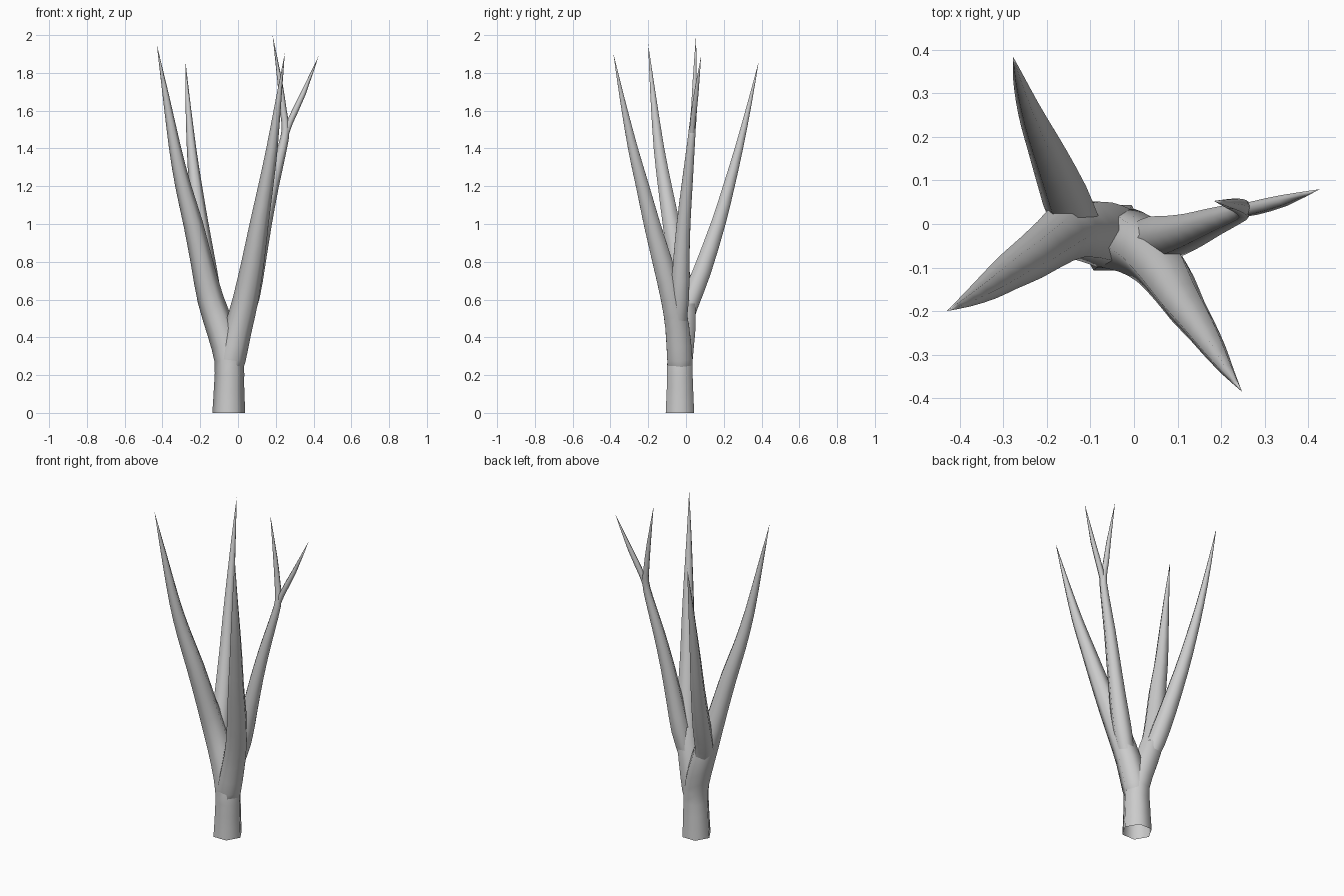
import bpy, bmesh, math
from mathutils import Vector

SIDES = 6


def refine(path):
    """Insert a curved midpoint between neighbouring path points."""
    p = [Vector(q) for q in path]
    out = [p[0]]
    for i in range(len(p) - 1):
        a, d = p[max(i - 1, 0)], p[min(i + 2, len(p) - 1)]
        out += [(p[i] + p[i + 1]) * .5625 - (a + d) * .0625, p[i + 1]]
    return out


def tube(name, path):
    """Tapered six-sided limb through (x, y, z, radius) points; zero radius ends in a tip."""
    bm = bmesh.new()
    path = refine(path)
    pts = [Vector(p[:3]) for p in path]
    rings = []
    for i, p in enumerate(path):
        if p[3] == 0:
            rings.append([bm.verts.new(pts[i])])
            continue
        d = pts[min(i + 1, len(pts) - 1)] - pts[max(i - 1, 0)]
        if i == 0 and p[2] == 0:
            d = Vector((0, 0, 1))
        d.normalize()
        u = Vector((1, 0, 0))
        u = (u - d * u.dot(d)).normalized()
        v = d.cross(u)
        ring = []
        for k in range(SIDES):
            a = 2 * math.pi * k / SIDES
            ring.append(bm.verts.new(pts[i] + (u * math.cos(a) + v * math.sin(a)) * p[3]))
        rings.append(ring)
    for r0, r1 in zip(rings, rings[1:]):
        for k in range(SIDES):
            n = (k + 1) % SIDES
            if len(r1) == 1:
                bm.faces.new((r0[k], r0[n], r1[0]))
            else:
                bm.faces.new((r0[k], r0[n], r1[n], r1[k]))
    for f in bm.faces:
        f.smooth = True
    me = bpy.data.meshes.new(name)
    bm.to_mesh(me)
    bm.free()
    ob = bpy.data.objects.new(name, me)
    bpy.context.collection.objects.link(ob)
    return ob


# Trunk running on into the front left branch
tube("trunk_and_left_branch", [
    (-.049, -.032, 0, .087), (-.047, -.032, .14, .08), (-.048, -.032, .28, .077),
    (-.087, -.018, .43, .077), (-.145, -.014, .6, .07), (-.192, -.045, .8, .059),
    (-.237, -.078, 1.0, .052), (-.29, -.112, 1.2, .042), (-.333, -.143, 1.4, .032),
    (-.382, -.174, 1.68, .017), (-.43, -.2, 1.95, 0)])

# Back left branch
tube("back_left_branch", [
    (-.115, -.01, .48, .05), (-.14, .018, .58, .058), (-.165, .085, .75, .055),
    (-.2, .17, 1.0, .044), (-.225, .227, 1.2, .035), (-.246, .28, 1.4, .025),
    (-.265, .337, 1.64, .013), (-.278, .385, 1.86, 0)])

# Front right branch, leaving the trunk low down
tube("front_right_branch", [
    (-.045, -.032, .25, .072), (-.035, -.033, .29, .077), (.002, -.046, .45, .073),
    (.04, -.073, .6, .068), (.079, -.125, .8, .06), (.112, -.18, 1.0, .05),
    (.147, -.23, 1.2, .04), (.18, -.281, 1.4, .03), (.215, -.337, 1.66, .015),
    (.248, -.385, 1.905, 0)])

# Right branch with its forked top
tube("right_branch", [
    (.02, -.04, .47, .048), (.06, -.032, .62, .056), (.097, -.025, .8, .05),
    (.137, -.013, 1.0, .042), (.182, .005, 1.2, .034), (.234, .024, 1.4, .025),
    (.252, .033, 1.5, .021), (.24, .042, 1.6, .018), (.222, .046, 1.75, .013),
    (.183, .053, 2.0, 0)])
tube("right_fork_twig", [
    (.25, .03, 1.46, .014), (.275, .036, 1.54, .017), (.345, .054, 1.69, .014),
    (.427, .08, 1.89, 0)])
